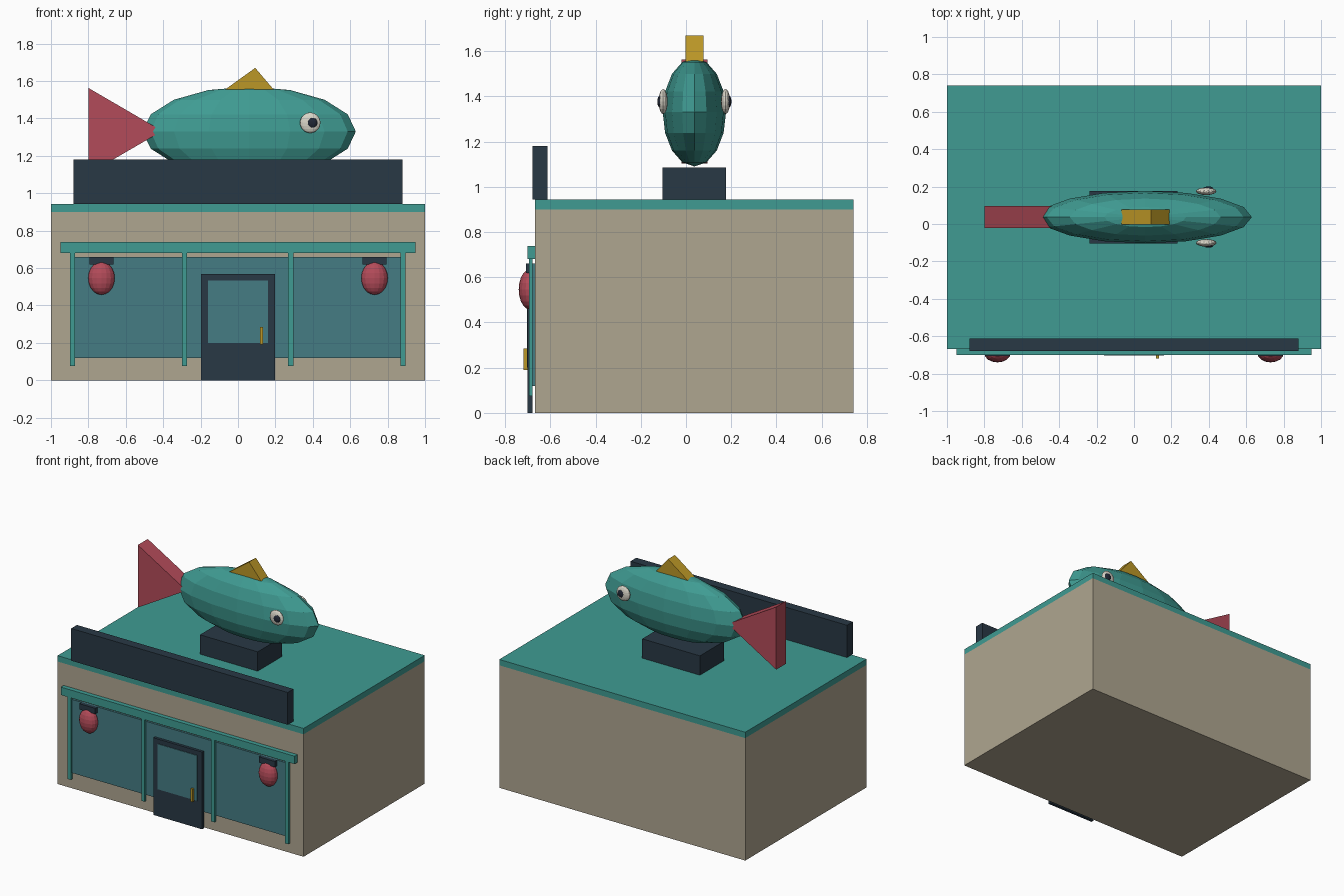
import bpy, bmesh, math
from mathutils import Matrix

if "Cube" in bpy.data.objects:
    bpy.data.objects.remove(bpy.data.objects["Cube"])


def material(name, r, g, b):
    m = bpy.data.materials.new(name)
    m.diffuse_color = (r, g, b, 1)
    m.use_nodes = True
    m.node_tree.nodes["Principled BSDF"].inputs["Base Color"].default_value = m.diffuse_color
    return m


TEAL = material("teal", 0.05, 0.33, 0.29)
STONE = material("stone", 0.43, 0.38, 0.28)
NAVY = material("navy", 0.022, 0.04, 0.06)
RED = material("red", 0.45, 0.07, 0.10)
GLASS = material("glass", 0.06, 0.20, 0.23)
GOLD = material("gold", 0.50, 0.31, 0.02)
CREAM = material("cream", 0.70, 0.67, 0.58)
BLACK = material("pupil_dark", 0.015, 0.02, 0.035)


def finish(name, bm, mat):
    bmesh.ops.recalc_face_normals(bm, faces=bm.faces)
    me = bpy.data.meshes.new(name)
    bm.to_mesh(me)
    bm.free()
    me.materials.append(mat)
    ob = bpy.data.objects.new(name, me)
    bpy.context.collection.objects.link(ob)
    return ob


def box(name, x, y, z, mat):
    """Box from (min, max) pairs per axis."""
    bm = bmesh.new()
    ctr = [(a + b) / 2 for a, b in (x, y, z)]
    size = [b - a for a, b in (x, y, z)]
    bmesh.ops.create_cube(bm, size=1, matrix=Matrix.LocRotScale(ctr, None, size))
    return finish(name, bm, mat)


def ellipsoid(name, ctr, radii, mat, seg=16, rings=8):
    bm = bmesh.new()
    bmesh.ops.create_uvsphere(bm, u_segments=seg, v_segments=rings, radius=1,
                              matrix=Matrix.LocRotScale(ctr, None, radii))
    return finish(name, bm, mat)


def prism(name, profile, y, mat):
    """Extrude an (x, z) outline between two y values."""
    bm = bmesh.new()
    f = bm.faces.new([bm.verts.new((px, y[0], pz)) for px, pz in profile])
    ext = bmesh.ops.extrude_face_region(bm, geom=[f])["geom"]
    verts = [v for v in ext if isinstance(v, bmesh.types.BMVert)]
    bmesh.ops.translate(bm, vec=(0, y[1] - y[0], 0), verts=verts)
    return finish(name, bm, mat)


# Building shell
FRONT, BACK = -0.667, 0.74
box("building", (-1, 1), (FRONT, BACK), (0, 0.9), STONE)
box("roof", (-1, 1), (FRONT, BACK), (0.9, 0.943), TEAL)
box("sign_board", (-0.88, 0.88), (-0.68, -0.613), (0.943, 1.18), NAVY)

# Shopfront
box("shop_window", (-0.875, 0.875), (-0.68, FRONT), (0.12, 0.66), GLASS)
box("shopfront_beam", (-0.95, 0.95), (-0.70, FRONT), (0.68, 0.738), TEAL)
for i, x in enumerate((-0.885, -0.285, 0.282, 0.882)):
    box(f"post_{i + 1}", (x - 0.0135, x + 0.0135), (-0.695, -0.678), (0.075, 0.68), TEAL)

# Door
box("door", (-0.198, 0.198), (-0.70, -0.68), (0, 0.567), NAVY)
box("door_glass", (-0.16, 0.16), (-0.704, -0.69), (0.20, 0.533), GLASS)
box("door_handle", (0.118, 0.134), (-0.718, -0.70), (0.19, 0.285), GOLD)

# Lanterns
for side, s in (("left", -1), ("right", 1)):
    x = 0.73 * s
    box(f"lantern_cap_{side}", (x - 0.064, x + 0.064), (-0.707, -0.68), (0.618, 0.66), NAVY)
    ellipsoid(f"lantern_{side}", (x, -0.69, 0.546), (0.071, 0.05, 0.089), RED, 16, 10)

# Rooftop fish on its pedestal
CY, CZ = 0.037, 1.33
box("pedestal", (-0.237, 0.232), (CY - 0.14, CY + 0.14), (0.943, 1.085), NAVY)
ellipsoid("fish_body", (0.06, CY, CZ), (0.57, 0.14, 0.24), TEAL)
prism("fish_tail", [(-0.80, 1.563), (-0.80, 1.103), (-0.405, 1.333)],
      (CY - 0.058, CY + 0.058), RED)
prism("fish_fin", [(-0.068, 1.555), (0.19, 1.555), (0.092, 1.67)],
      (CY - 0.04, CY + 0.04), GOLD)
for side, s in (("front", -1), ("back", 1)):
    ellipsoid(f"fish_eye_{side}", (0.386, CY + s * 0.138, 1.377), (0.055, 0.02, 0.055), CREAM, 16, 10)
    ellipsoid(f"fish_pupil_{side}", (0.398, CY + s * 0.152, 1.377), (0.027, 0.012, 0.027), BLACK, 12, 8)
